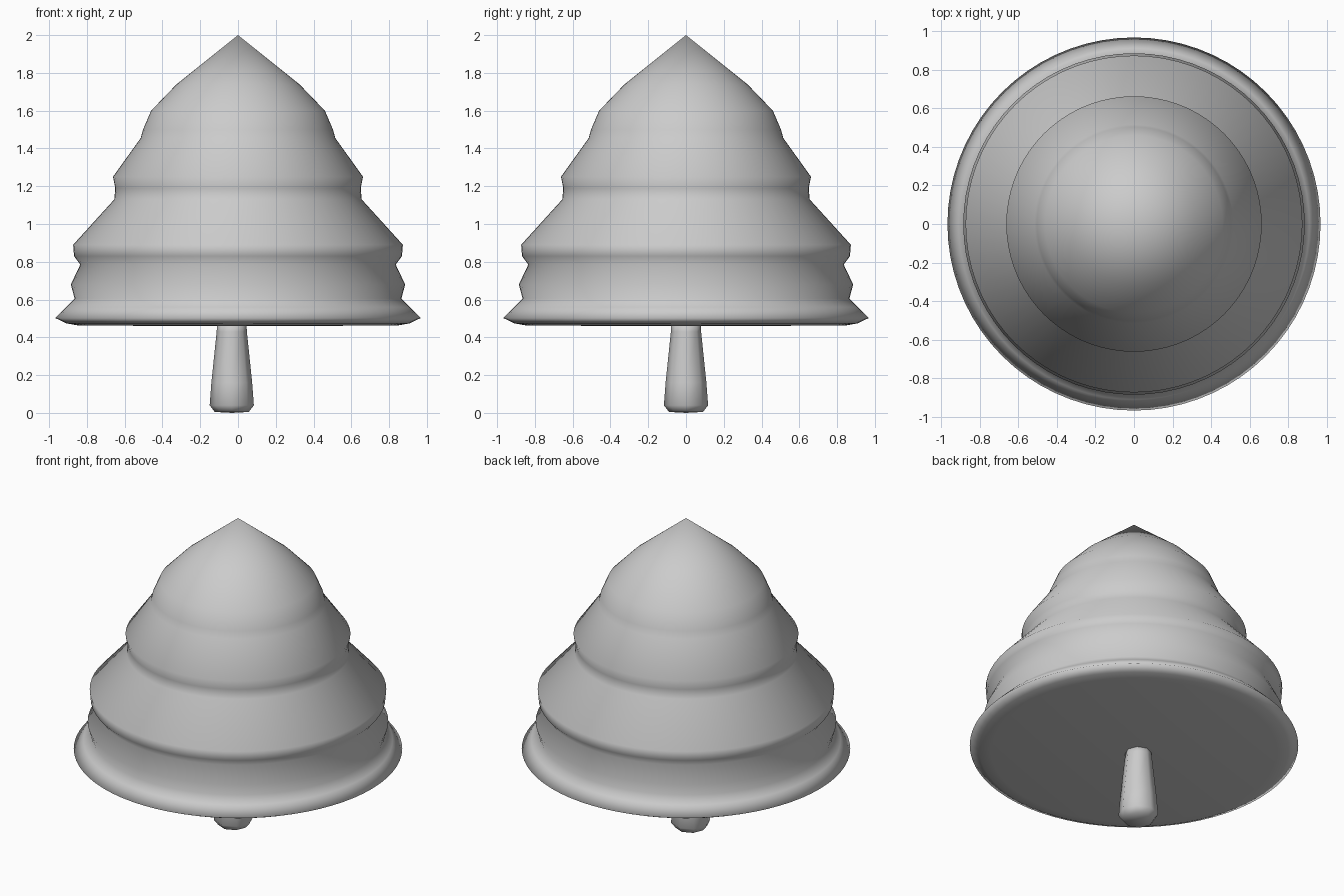
import bpy, bmesh
from math import cos, sin, tau

if "Cube" in bpy.data.objects:
    bpy.data.objects.remove(bpy.data.objects["Cube"])


def lathe(name, profile, sides, cx=0.0, cy=0.0):
    """Revolve (radius, z) points about a vertical axis; radius 0 makes a pole."""
    bm = bmesh.new()
    rings = []
    for r, z in profile:
        if r == 0:
            rings.append([bm.verts.new((cx, cy, z))] * sides)
        else:
            rings.append([bm.verts.new((cx + r * cos(tau * i / sides),
                                        cy + r * sin(tau * i / sides), z))
                          for i in range(sides)])
    for a, b in zip(rings, rings[1:]):
        for i in range(sides):
            j = (i + 1) % sides
            bm.faces.new(dict.fromkeys((a[i], a[j], b[j], b[i])))
    bmesh.ops.recalc_face_normals(bm, faces=bm.faces)
    for f in bm.faces:
        f.smooth = True
    mesh = bpy.data.meshes.new(name)
    bm.to_mesh(mesh)
    bm.free()
    obj = bpy.data.objects.new(name, mesh)
    bpy.context.collection.objects.link(obj)
    return obj


# Tiered foliage body with flared rim and closed underside
lathe("foliage", [
    (0, 0.46), (0.84, 0.462), (0.91, 0.474), (0.967, 0.502), (0.91, 0.56),
    (0.865, 0.605), (0.885, 0.68), (0.835, 0.785), (0.868, 0.83),
    (0.873, 0.89), (0.655, 1.13), (0.65, 1.19), (0.662, 1.25),
    (0.515, 1.455), (0.503, 1.50), (0.46, 1.60), (0.325, 1.74), (0, 2.0),
], 72)

# Tapered trunk, slightly off centre
lathe("trunk", [
    (0, 0.0), (0.09, 0.005), (0.117, 0.04), (0.108, 0.16),
    (0.08, 0.43), (0.078, 0.47), (0, 0.47),
], 8, cx=-0.033)
